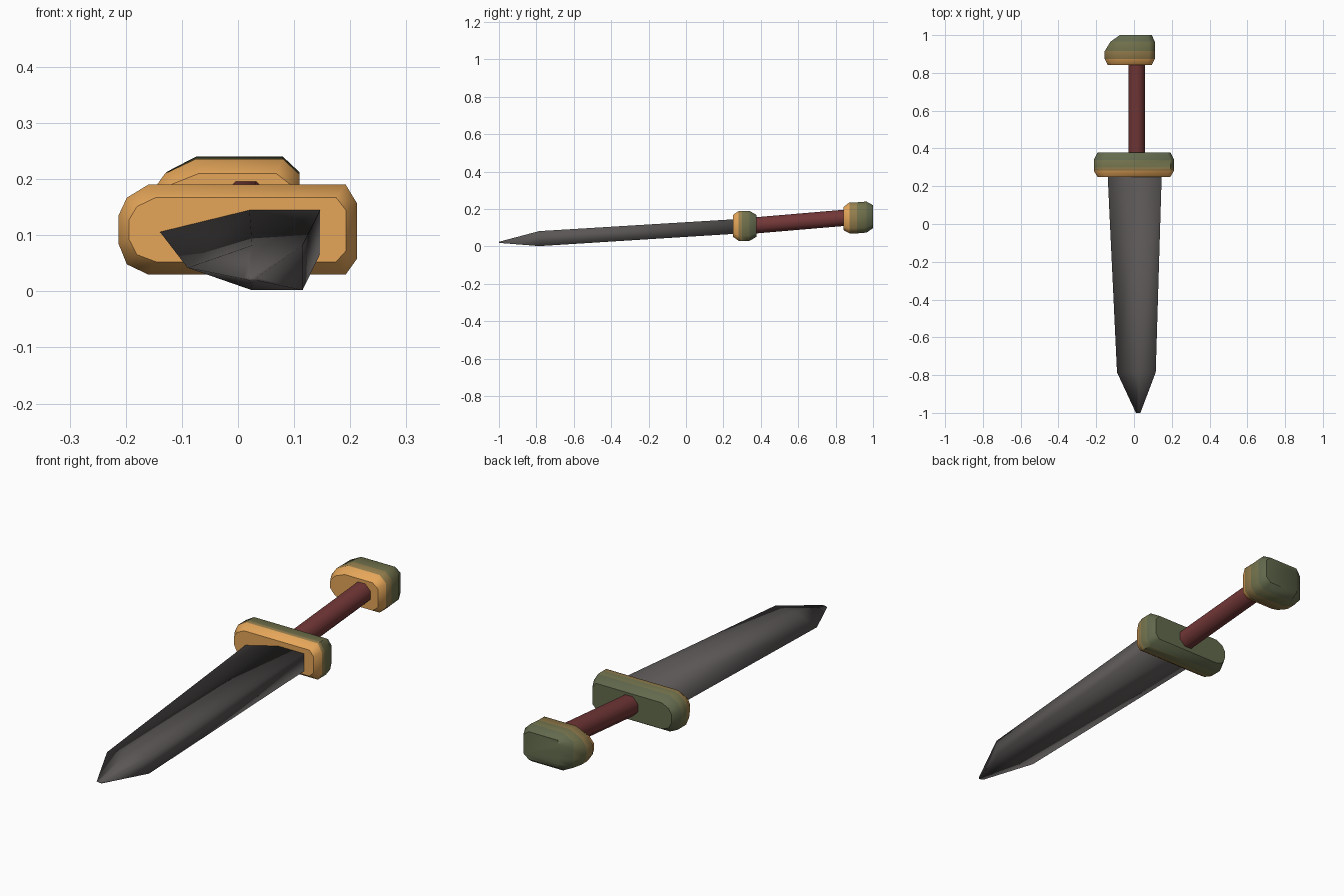
import bpy
import bmesh
from math import radians, cos, sin, pi

cube = bpy.data.objects.get("Cube")
if cube:
    bpy.data.objects.remove(cube, do_unlink=True)


def material(name, colour):
    mat = bpy.data.materials.new(name)
    mat.use_nodes = True
    rgba = (*colour, 1)
    mat.diffuse_color = rgba
    mat.node_tree.nodes["Principled BSDF"].inputs["Base Color"].default_value = rgba
    return mat


steel = material("dark steel", (0.10, 0.092, 0.09))
leather = material("red leather", (0.17, 0.038, 0.038))
bronze = material("bronze", (0.78, 0.38, 0.10))
tarnish = material("brown tarnish", (0.30, 0.21, 0.075))
olive = material("olive patina", (0.17, 0.17, 0.075))
green = material("green patina", (0.125, 0.145, 0.075))


def loft(name, sections, mats, bands=None, sharp=None):
    """Skin equal rings of (x, z) points placed along y; bands colour each stretch."""
    bm = bmesh.new()
    rings = [[bm.verts.new((x, y, z)) for x, z in ring] for y, ring in sections]
    bands = bands or [0] * (len(rings) - 1)
    n = len(rings[0])
    for a, b, band in zip(rings, rings[1:], bands):
        for i in range(n):
            j = (i + 1) % n
            bm.faces.new((a[i], a[j], b[j], b[i])).material_index = band
    bm.faces.new(rings[0]).material_index = bands[0]
    bm.faces.new(rings[-1]).material_index = bands[-1]
    bmesh.ops.recalc_face_normals(bm, faces=bm.faces)
    mesh = bpy.data.meshes.new(name)
    bm.to_mesh(mesh)
    bm.free()
    for mat in mats:
        mesh.materials.append(mat)
    mesh.polygons.foreach_set("use_smooth", [True] * len(mesh.polygons))
    if sharp:
        mesh.set_sharp_from_angle(angle=radians(sharp))
    obj = bpy.data.objects.new(name, mesh)
    bpy.context.collection.objects.link(obj)
    return obj


def scaled(ring, sx, sz, dz=0):
    """Shrink a ring about the middle of its bounds and lift it."""
    xs, zs = zip(*ring)
    cx, cz = (min(xs) + max(xs)) / 2, (min(zs) + max(zs)) / 2
    return [(cx + (x - cx) * sx, cz + (z - cz) * sz + dz) for x, z in ring]


# Blade: single edge on one side, ridge in the middle, flat spine opposite
def blade_ring(edge, ridge, spine, mid, half):
    return [(edge, mid), (ridge, mid + half), (spine, mid + half),
            (spine, mid - half), (ridge, mid - half)]


loft("blade", [(-1.0, blade_ring(0.01, 0.022, 0.034, 0.022, 0.003)),
               (-0.785, blade_ring(-0.09, 0.025, 0.115, 0.042, 0.04)),
               (0.27, blade_ring(-0.14, 0.02, 0.147, 0.107, 0.039))], [steel])

# Grip: slightly rising eight-sided rod
def grip_ring(z):
    return [(0.014 + 0.047 * cos((k + 0.5) * pi / 4),
             z + 0.047 * sin((k + 0.5) * pi / 4)) for k in range(8)]


loft("grip", [(0.34, grip_ring(0.11)), (0.87, grip_ring(0.155))], [leather], sharp=60)

# Guard and pommel: bevelled blocks, bronze in front turning green behind
metals = [bronze, tarnish, olive, green]

guard_ring = [(-0.213, 0.085), (-0.213, 0.135), (-0.198, 0.167), (-0.16, 0.19),
              (0.192, 0.19), (0.212, 0.157), (0.212, 0.058), (0.192, 0.03),
              (-0.16, 0.03), (-0.198, 0.048)]
loft("guard", [(0.25, scaled(guard_ring, 0.91, 0.72)),
               (0.282, guard_ring),
               (0.30, guard_ring),
               (0.34, guard_ring),
               (0.378, scaled(guard_ring, 0.91, 0.72))],
     metals, [0, 1, 2, 3], sharp=50)

pommel_ring = [(-0.155, 0.13), (-0.155, 0.175), (-0.13, 0.21), (-0.075, 0.236),
               (0.08, 0.236), (0.11, 0.208), (0.11, 0.098), (0.08, 0.07),
               (-0.075, 0.07), (-0.13, 0.095)]
back_ring = [(max(x, -0.075) if x < 0 else x * 0.86, z)
             for x, z in scaled(pommel_ring, 1, 0.74, 0.006)]
mid_ring = [(max(x, -0.125), z) for x, z in scaled(pommel_ring, 1, 1, 0.004)]
loft("pommel", [(0.842, scaled(pommel_ring, 0.88, 0.74, -0.004)),
                (0.874, pommel_ring),
                (0.915, pommel_ring),
                (0.965, mid_ring),
                (1.0, back_ring)],
     metals, [0, 1, 2, 3], sharp=50)
